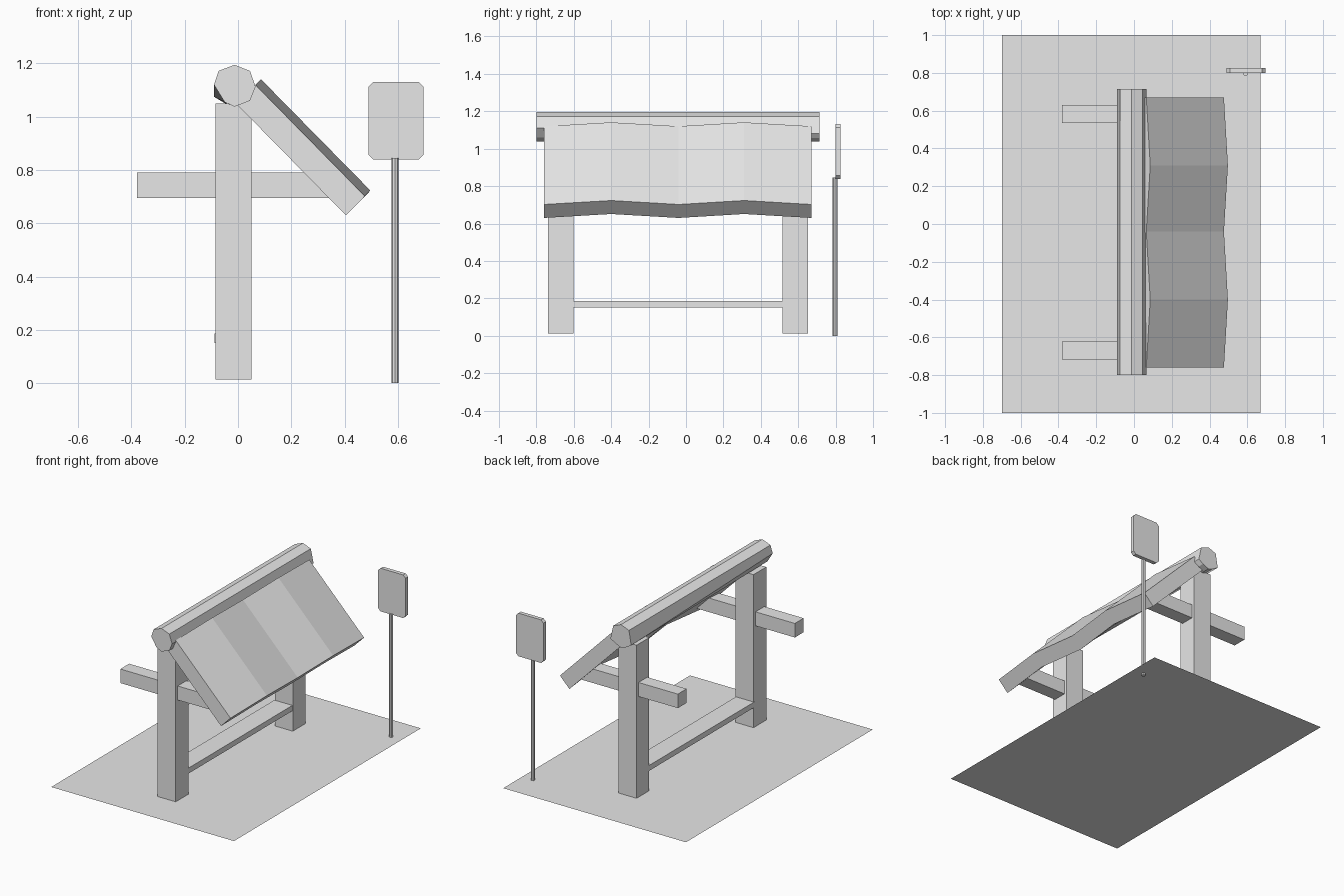
import bpy
import bmesh
from mathutils import Vector

cube = bpy.data.objects.get("Cube")
if cube:
    bpy.data.objects.remove(cube, do_unlink=True)

grey = bpy.data.materials.new("light_grey")
grey.use_nodes = True
grey.diffuse_color = (0.8, 0.8, 0.8, 1)
grey.node_tree.nodes["Principled BSDF"].inputs["Base Color"].default_value = (0.8, 0.8, 0.8, 1)


def finish(name, bm):
    bmesh.ops.recalc_face_normals(bm, faces=bm.faces)
    mesh = bpy.data.meshes.new(name)
    bm.to_mesh(mesh)
    bm.free()
    mesh.materials.append(grey)
    obj = bpy.data.objects.new(name, mesh)
    bpy.context.collection.objects.link(obj)
    return obj


def loft(name, sections):
    """Skin a row of (y, [(x, z), ...]) sections and cap both ends."""
    bm = bmesh.new()
    rings = [[bm.verts.new((x, y, z)) for x, z in pts] for y, pts in sections]
    n = len(rings[0])
    for a, b in zip(rings, rings[1:]):
        for i in range(n):
            j = (i + 1) % n
            bm.faces.new((a[i], a[j], b[j], b[i]))
    bm.faces.new(rings[0])
    bm.faces.new(rings[-1])
    return finish(name, bm)


def box(name, x, y, z):
    (x0, x1), (z0, z1) = x, z
    pts = [(x0, z0), (x1, z0), (x1, z1), (x0, z1)]
    return loft(name, [(y[0], pts), (y[1], pts)])


# Ground sheet
BASE = 0.013
bm = bmesh.new()
bm.faces.new([bm.verts.new((x, y, BASE)) for x, y in
              ((-0.70, -1), (0.67, -1), (0.67, 1), (-0.70, 1))])
finish("ground_sheet", bm)

# Posts with cross arms, joined by a low rail
for side, y in (("front", -0.67), ("back", 0.583)):
    box(side + "_post", (-0.085, 0.05), (y - 0.068, y + 0.068), (BASE, 1.05))
    box(side + "_arm", (-0.38, 0.38), (y - 0.047, y + 0.047), (0.695, 0.79))
box("low_rail", (-0.088, 0.047), (-0.61, 0.52), (0.15, 0.187))

# Sloping roof slab with two shallow ridges
slab = [(0.065, 1.12), (0.476, 0.702), (0.405, 0.63), (-0.006, 1.048)]
loft("sloping_roof", [
    (y, [(x + lift, z + lift) for x, z in slab])
    for y, lift in ((-0.76, 0), (-0.40, 0.021), (-0.04, 0), (0.31, 0.021), (0.67, 0))])

# Rough-hewn ridge log, its lower side varying along its length
upper = [(-0.073, 1.172), (-0.013, 1.195), (0.045, 1.172)]
front_low = [(0.066, 1.112), (0.045, 1.06), (-0.013, 1.038), (-0.05, 1.055), (-0.09, 1.12)]
back_low = [(0.066, 1.08), (0.03, 1.058), (-0.013, 1.038), (-0.045, 1.048), (-0.09, 1.075)]
loft("ridge_log", [(-0.80, upper + front_low), (0.715, upper + back_low)])

# Sign board with clipped corners
cx, cz, w, h, c = 0.593, 0.985, 0.103, 0.146, 0.018
board = []
for sx, sz in ((1, 1), (-1, 1), (-1, -1), (1, -1)):
    pair = [(cx + sx * w, cz + sz * (h - c)), (cx + sx * (w - c), cz + sz * h)]
    board += pair if sx * sz > 0 else pair[::-1]
loft("sign_board", [(0.80, board), (0.827, board)])

# Sign pole
bm = bmesh.new()
bmesh.ops.create_cone(bm, cap_ends=True, segments=8, radius1=0.013, radius2=0.013, depth=0.845)
bmesh.ops.translate(bm, verts=bm.verts, vec=Vector((0.59, 0.797, 0.4225)))
finish("sign_pole", bm)
